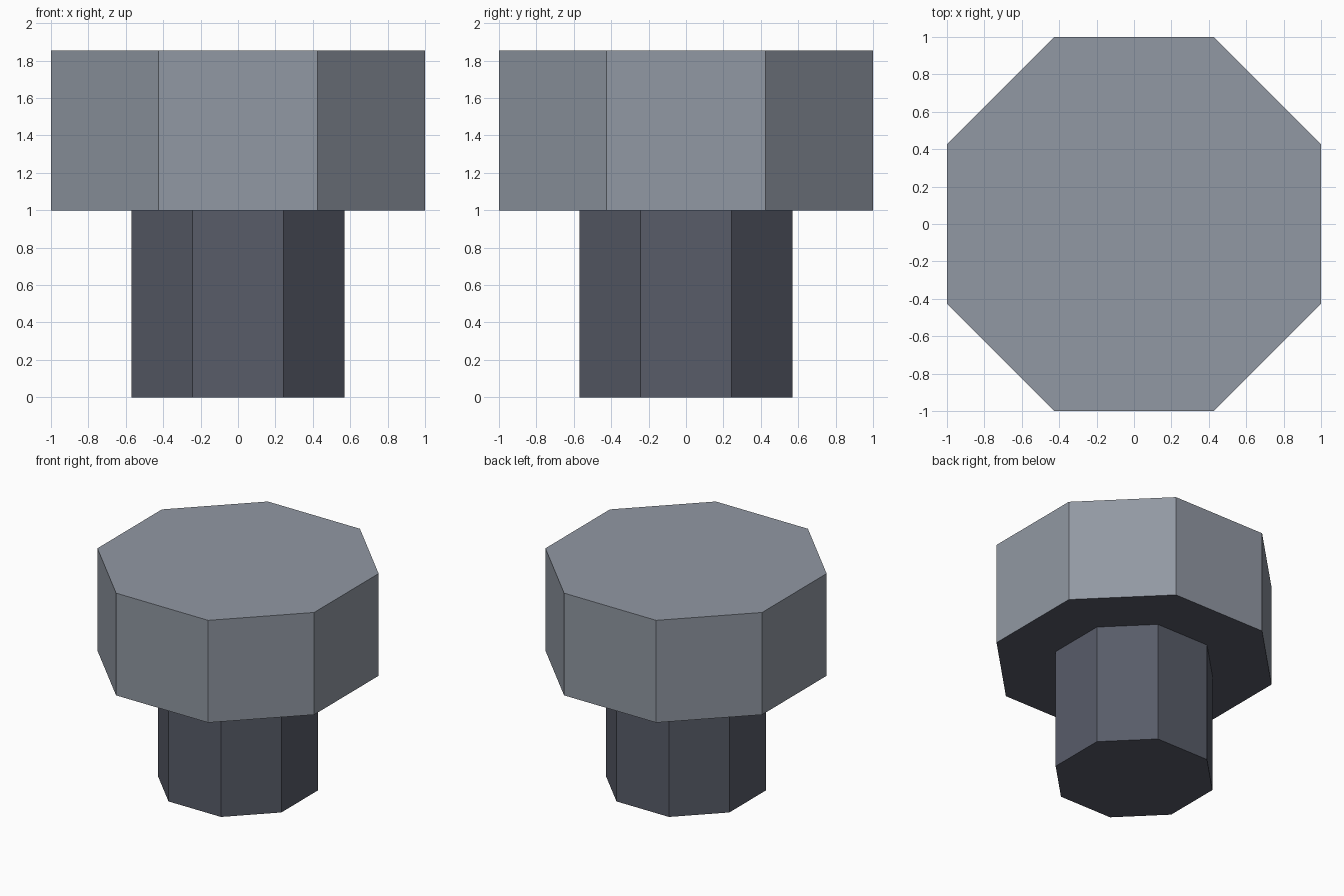
import bpy
import bmesh

if "Cube" in bpy.data.objects:
    bpy.data.objects.remove(bpy.data.objects["Cube"])


def material(name, rgb):
    mat = bpy.data.materials.new(name)
    mat.diffuse_color = (*rgb, 1.0)
    mat.use_nodes = True
    mat.node_tree.nodes["Principled BSDF"].inputs["Base Color"].default_value = mat.diffuse_color
    return mat


light_steel = material("light_steel", (0.284, 0.314, 0.366))
dark_steel = material("dark_steel", (0.098, 0.107, 0.141))

CORNER = 0.425  # half length of the axis-aligned sides, relative to half width


def octagon_prism(name, half_width, bottom, top, side_mat, base_mat):
    """Eight-sided prism; faces pointing down take the base material."""
    w, c = half_width, half_width * CORNER
    outline = [(w, -c), (w, c), (c, w), (-c, w), (-w, c), (-w, -c), (-c, -w), (c, -w)]
    bm = bmesh.new()
    base = bm.faces.new([bm.verts.new((x, y, bottom)) for x, y in outline])
    extruded = bmesh.ops.extrude_face_region(bm, geom=[base], use_keep_orig=True)
    raised = [v for v in extruded["geom"] if isinstance(v, bmesh.types.BMVert)]
    bmesh.ops.translate(bm, verts=raised, vec=(0, 0, top - bottom))
    bmesh.ops.recalc_face_normals(bm, faces=bm.faces)
    bm.normal_update()
    for face in bm.faces:
        face.material_index = 1 if face.normal.z < -0.5 else 0
    mesh = bpy.data.meshes.new(name)
    bm.to_mesh(mesh)
    bm.free()
    mesh.materials.append(side_mat)
    mesh.materials.append(base_mat)
    obj = bpy.data.objects.new(name, mesh)
    bpy.context.collection.objects.link(obj)
    return obj


# Narrow shank, set slightly into the head
octagon_prism("shank", 0.57, 0.0, 1.01, dark_steel, dark_steel)
# Wide head with a dark underside
octagon_prism("head", 1.0, 1.0, 1.853, light_steel, dark_steel)
